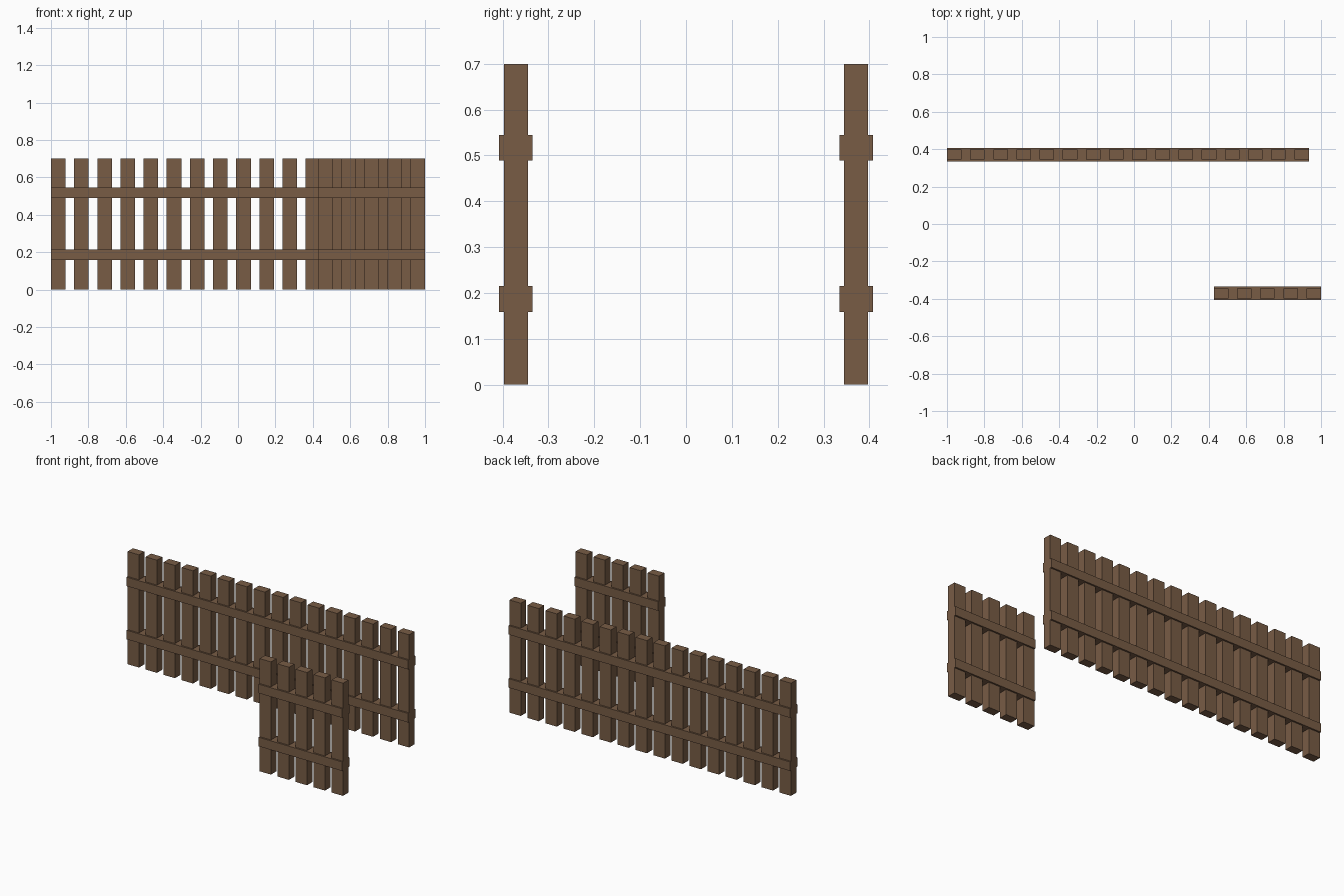
import bpy

# Remove the default cube
cube = bpy.data.objects.get("Cube")
if cube:
    bpy.data.objects.remove(cube, do_unlink=True)

# Brown wood
wood = bpy.data.materials.new("brown_wood")
wood.use_nodes = True
BROWN = (0.188, 0.107, 0.06, 1)
wood.diffuse_color = BROWN
wood.node_tree.nodes["Principled BSDF"].inputs["Base Color"].default_value = BROWN

PICKET_W, PICKET_D, PICKET_H = 0.078, 0.053, 0.70
PITCH = 0.1238
RAIL_D, RAIL_H = 0.073, 0.056


def box(name, size, center):
    bpy.ops.mesh.primitive_cube_add(size=1, location=center)
    obj = bpy.context.object
    obj.name = name
    obj.scale = size
    bpy.ops.object.transform_apply(location=False, rotation=False, scale=True)
    obj.data.materials.append(wood)
    return obj


def fence(name, start_x, y, count):
    # Evenly spaced upright pickets
    for i in range(count):
        x = start_x + PICKET_W / 2 + i * PITCH
        box(f"{name}_picket_{i + 1}", (PICKET_W, PICKET_D, PICKET_H), (x, y, PICKET_H / 2))
    # Two rails, thicker than the pickets, running through them
    length = (count - 1) * PITCH + PICKET_W
    for label, z in (("lower", 0.187), ("upper", 0.517)):
        box(f"{name}_{label}_rail", (length, RAIL_D, RAIL_H), (start_x + length / 2, y, z))


# Long fence at the back, short fence at the front left
fence("back_fence", -1.0, 0.371, 16)
fence("front_fence", 1.0 - PICKET_W - 4 * PITCH, -0.371, 5)
